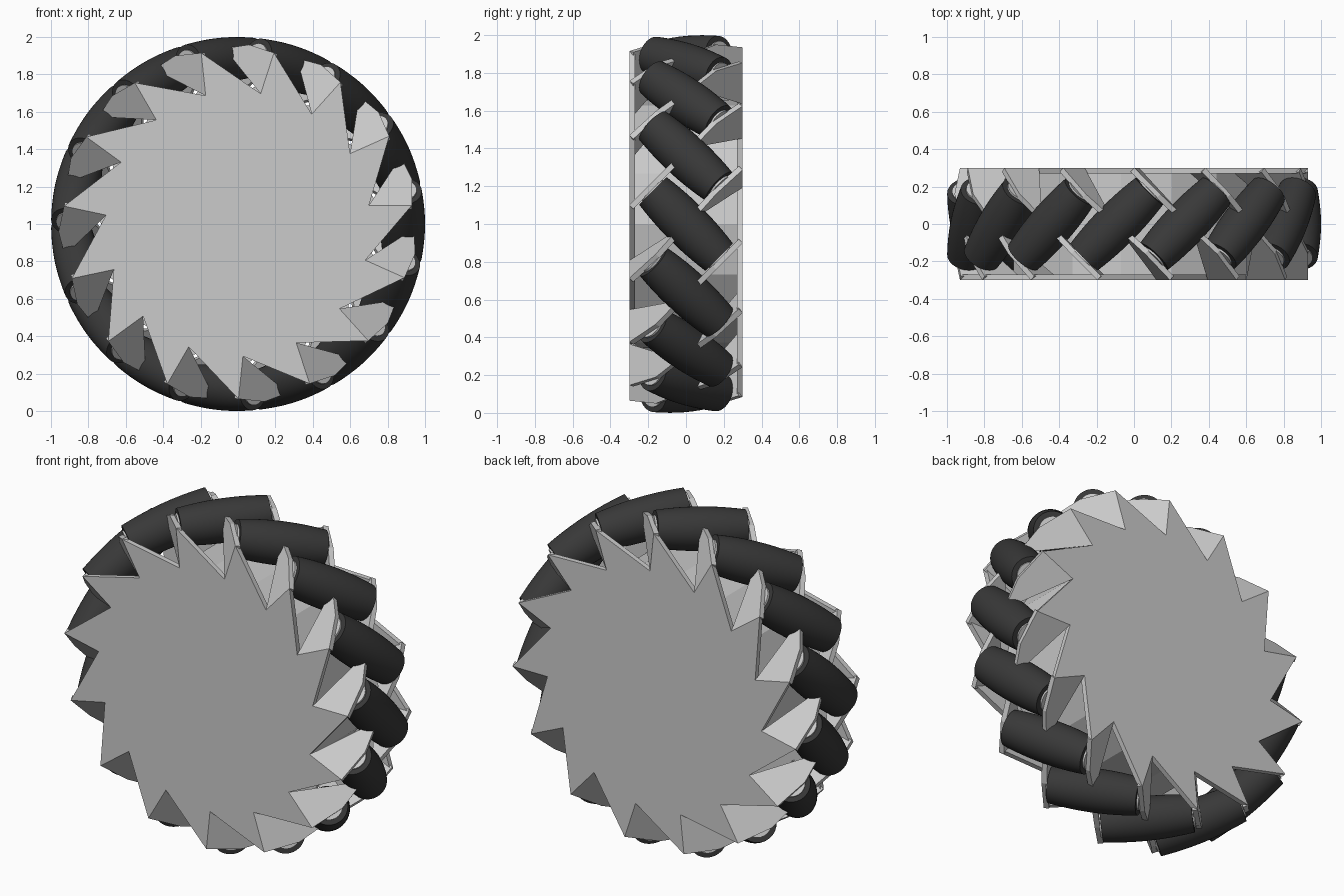
import bpy, bmesh, math
from mathutils import Matrix, Vector

if "Cube" in bpy.data.objects:
    bpy.data.objects.remove(bpy.data.objects["Cube"])

N = 15                      # rollers around the wheel
STEP = math.tau / N
CENTRE = Matrix.Translation((0, 0, 1))
FLIP = Matrix.Rotation(math.pi, 4, 'X')
AXIS = Vector((0, 1, -1)).normalized()   # roller axis at angle 0
RC = 0.88                   # radius of roller centres

rubber = bpy.data.materials.new("rubber")
rubber.diffuse_color = (0.04, 0.04, 0.04, 1)
rubber.use_nodes = True
rubber.node_tree.nodes["Principled BSDF"].inputs["Base Color"].default_value = rubber.diffuse_color


def spin(k):
    return Matrix.Rotation(-k * STEP, 4, 'Y')


def place(name, mesh, matrix):
    ob = bpy.data.objects.new(name, mesh)
    bpy.context.collection.objects.link(ob)
    ob.matrix_world = CENTRE @ matrix
    return ob


def finish(bm, name):
    bmesh.ops.recalc_face_normals(bm, faces=bm.faces)
    mesh = bpy.data.meshes.new(name)
    bm.to_mesh(mesh)
    bm.free()
    return mesh


def slab(bm, pts, offset):
    """Flat outline thickened along an offset vector."""
    face = bm.faces.new([bm.verts.new(p) for p in pts])
    ext = bmesh.ops.extrude_face_region(bm, geom=[face], use_keep_orig=True)
    verts = [g for g in ext['geom'] if isinstance(g, bmesh.types.BMVert)]
    bmesh.ops.translate(bm, verts=verts, vec=offset)


def lathe(name, profile, segments):
    """Closed solid turned about local z from (radius, height) points."""
    bm = bmesh.new()
    rings = []
    for r, h in profile:
        rings.append([bm.verts.new((r * math.cos(a), r * math.sin(a), h))
                      for a in (math.tau * i / segments for i in range(segments))])
    for a, b in zip(rings, rings[1:]):
        for i in range(segments):
            j = (i + 1) % segments
            bm.faces.new((a[i], a[j], b[j], b[i]))
    bm.faces.new(rings[0])
    bm.faces.new(rings[-1])
    mesh = finish(bm, name)
    mesh.shade_smooth()
    mesh.set_sharp_from_angle(angle=math.radians(35))
    return mesh


# Side plate: saw-toothed disc with a bent tab on each radial fold
bm = bmesh.new()
outline = []
for k in range(N):
    for x, z in ((0.93, 0.10), (0.70, 0.10)):
        outline.append(spin(k) @ Vector((x, -0.3, z)))
slab(bm, outline, Vector((0, 0.03, 0)))
tab = [(0.70, 0.10), (0.93, 0.10), (0.93, 0.24), (0.87, 0.36)]
for k in range(N):
    pts = [spin(k) @ Vector((x, -0.3 + (z - 0.10), z)) for x, z in tab]
    slab(bm, pts, spin(k) @ (AXIS * 0.03))
plate = finish(bm, "side_plate")
place("front_plate", plate, Matrix())
place("back_plate", plate, FLIP)

# Faceted hub drum joining the plates
drum = lathe("hub_drum", [(0.66, -0.27), (0.66, 0.27)], N)
drum.shade_flat()
place("hub_drum", drum, Matrix.Rotation(math.pi / 2, 4, 'X'))

# Barrel rollers shaped so together they form a circle, with end bushings
L = 0.2475
profile = []
for i in range(13):
    s = -L + 2 * L * i / 12
    profile.append((1 - math.sqrt(RC * RC + s * s / 2), s))
roller = lathe("roller", profile, 40)
roller.materials.append(rubber)
bushing = lathe("roller_bushing", [(0.075, -0.258), (0.075, 0.258)], 32)

tilt = Matrix.Translation((RC, 0, 0)) @ AXIS.to_track_quat('Z', 'X').to_matrix().to_4x4()
for k in range(N):
    place(f"roller_{k + 1}", roller, spin(k) @ tilt)
    place(f"roller_bushing_{k + 1}", bushing, spin(k) @ tilt)
